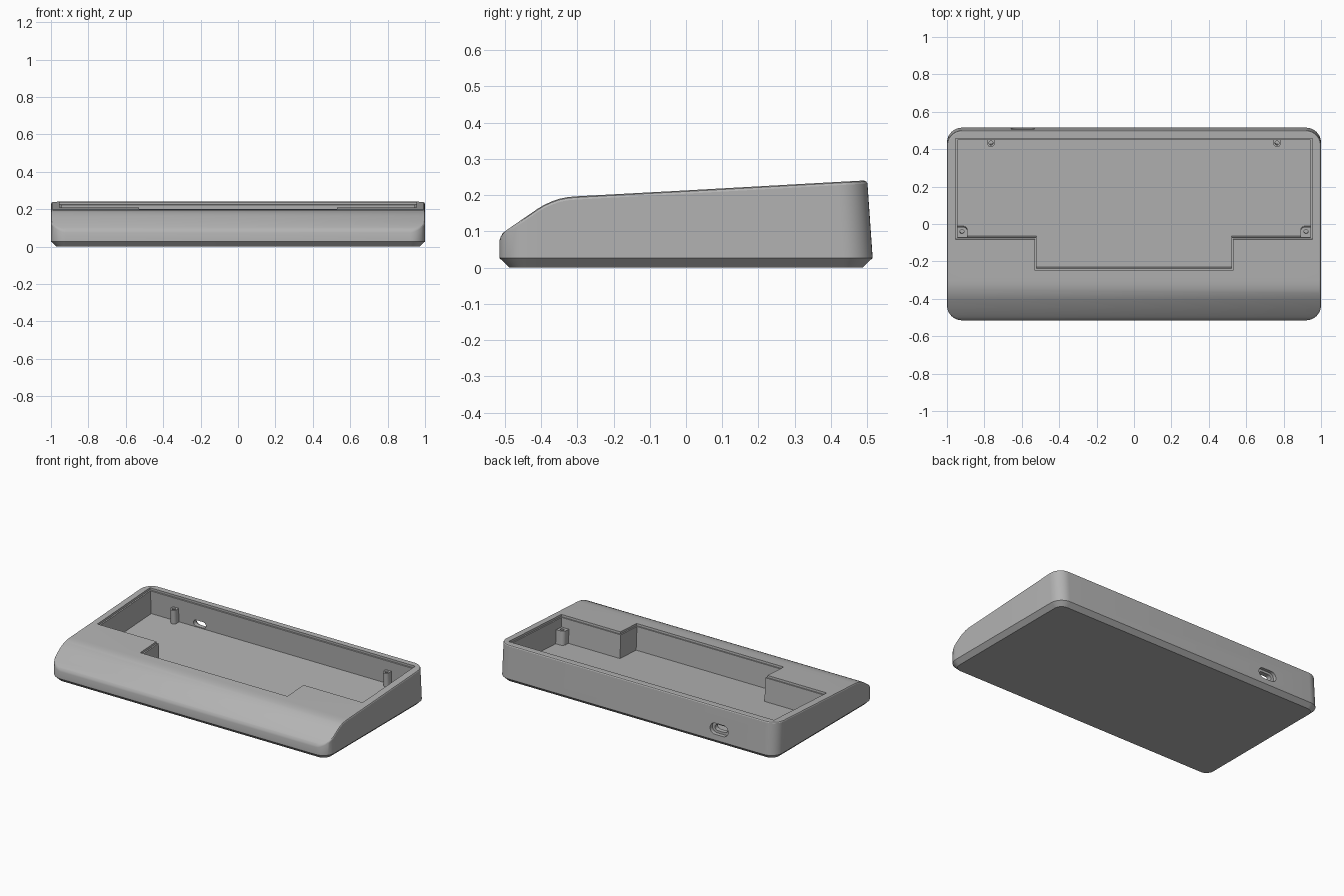
import bpy, bmesh, math
from mathutils import Matrix

if "Cube" in bpy.data.objects:
    bpy.data.objects.remove(bpy.data.objects["Cube"], do_unlink=True)

grey = bpy.data.materials.new("plain grey plastic")
grey.use_nodes = True
grey.diffuse_color = (0.45, 0.45, 0.45, 1)
grey.node_tree.nodes["Principled BSDF"].inputs["Base Color"].default_value = grey.diffuse_color

# Deck plane: tilted top surface, used as a local frame for cavity and bosses
SLOPE, DECK = 0.054, 0.213
TILT = Matrix.Translation((0, 0, DECK)) @ Matrix.Rotation(math.atan(SLOPE), 4, 'X')


def finish(name, bm):
    bmesh.ops.recalc_face_normals(bm, faces=bm.faces)
    mesh = bpy.data.meshes.new(name)
    bm.to_mesh(mesh)
    bm.free()
    mesh.materials.append(grey)
    ob = bpy.data.objects.new(name, mesh)
    bpy.context.collection.objects.link(ob)
    return ob


def prism(name, pts, low, high, frame):
    """Extrude a flat outline between two heights of a frame."""
    bm = bmesh.new()
    a = [bm.verts.new((x, y, low)) for x, y in pts]
    b = [bm.verts.new((x, y, high)) for x, y in pts]
    bm.faces.new(a[::-1])
    bm.faces.new(b)
    for i in range(len(pts)):
        j = (i + 1) % len(pts)
        bm.faces.new((a[i], a[j], b[j], b[i]))
    bm.transform(frame)
    return finish(name, bm)


def activate(ob):
    bpy.ops.object.select_all(action='DESELECT')
    ob.select_set(True)
    bpy.context.view_layer.objects.active = ob


def cut(ob, cutter):
    activate(ob)
    mod = ob.modifiers.new("cut", 'BOOLEAN')
    mod.operation, mod.solver, mod.object = 'DIFFERENCE', 'EXACT', cutter
    bpy.ops.object.modifier_apply(modifier=mod.name)
    bpy.data.objects.remove(cutter, do_unlink=True)


def arc(cx, cy, r, start, end, n):
    angles = [math.radians(start + (end - start) * i / n) for i in range(n + 1)]
    return [(cx + r * math.cos(t), cy + r * math.sin(t)) for t in angles]


# Case body: rounded rectangle rings lofted up to a wrist-slope profile
PROFILE = [(-0.515, 0.083), (-0.505, 0.096), (-0.49, 0.107), (-0.41, 0.162),
           (-0.39, 0.174), (-0.37, 0.183), (-0.35, 0.19), (-0.325, 0.195),
           (-0.3, 0.197), (0.515, 0.241)]


def deck_height(y):
    for (y0, z0), (y1, z1) in zip(PROFILE, PROFILE[1:]):
        if y <= y1:
            return z0 + (z1 - z0) * (y - y0) / (y1 - y0)
    return PROFILE[-1][1]


def half_outline(inset):
    hx, hy, r = 1 - inset, 0.515 - inset, 0.08 - inset
    sides = [(hx, y) for y, z in PROFILE[3:-1]] + [(hx, 0.0)]
    return (arc(hx - r, r - hy, r, -90, 0, 10) + sides
            + arc(hx - r, hy - r, r, 0, 90, 10))


def ring(bm, inset, height):
    right = []
    for x, y in half_outline(inset):
        z = height(y)
        if y > 0.3:
            y -= 0.07 * max(0, z - 0.027)
        right.append((x, y, z))
    loop = right + [(-x, y, z) for x, y, z in reversed(right)]
    return [bm.verts.new(p) for p in loop]


bm = bmesh.new()
rings = [ring(bm, 0.028, lambda y: 0.0),
         ring(bm, 0.0, lambda y: 0.027),
         ring(bm, 0.0, lambda y: deck_height(y) - 0.009),
         ring(bm, 0.003, lambda y: deck_height(y) - 0.003),
         ring(bm, 0.009, deck_height)]
n = len(rings[0])
bm.faces.new(rings[0])
for lo, hi in zip(rings, rings[1:]):
    for i in range(n):
        j = (i + 1) % n
        bm.faces.new((lo[i], lo[j], hi[j], hi[i]))
top = rings[-1]
for i in range(n // 2 - 1):
    bm.faces.new((top[i], top[i + 1], top[n - 2 - i], top[n - 1 - i]))
case = finish("case_body", bm)


# Stepped cavity with a shallow ledge round its rim
def cavity_outline(g):
    right = [(0.52 + g, -0.24 - g), (0.52 + g, -0.073 - g),
             (0.945 + g, -0.073 - g), (0.945 + g, 0.45 + g)]
    return right + [(-x, y) for x, y in reversed(right)]


cut(case, prism("ledge_cutter", cavity_outline(0.009), -0.014, 0.1, TILT))
cut(case, prism("cavity_cutter", cavity_outline(0), -0.165, 0.05, TILT))


# Cable port: wide outer recess and smaller through opening in the back wall
def stadium(w, h):
    return arc(w - h, 0, h, -90, 90, 10) + arc(h - w, 0, h, 90, 270, 10)


PORT = Matrix.Translation((-0.595, 0, 0.098)) @ Matrix.Rotation(math.radians(90), 4, 'X')
cut(case, prism("port_recess_cutter", stadium(0.065, 0.035), -0.6, -0.487, PORT))
cut(case, prism("port_hole_cutter", stadium(0.045, 0.02), -0.6, -0.42, PORT))

# Screw bosses along the back wall and in the front corners
parts = [case]
for side, label in ((1, "left"), (-1, "right")):
    back = [(0.785, 0.46), (0.745, 0.46)] + arc(0.765, 0.428, 0.02, 180, 360, 10)
    front = [(0.89, -0.08), (0.95, -0.08), (0.95, -0.02)] + arc(0.915, -0.045, 0.025, 90, 180, 8)
    for where, pts, hole in (("back", back, (0.765, 0.43)), ("front", front, (0.92, -0.045))):
        boss = prism(f"{where}_{label}_screw_boss", [(side * x, y) for x, y in pts],
                     -0.17, -0.075, TILT)
        bore = arc(side * hole[0], hole[1], 0.011, 0, 345, 23)
        cut(boss, prism("bore_cutter", bore, -0.15, 0, TILT))
        parts.append(boss)

for ob in parts:
    activate(ob)
    bpy.ops.object.shade_smooth_by_angle(angle=math.radians(25))
